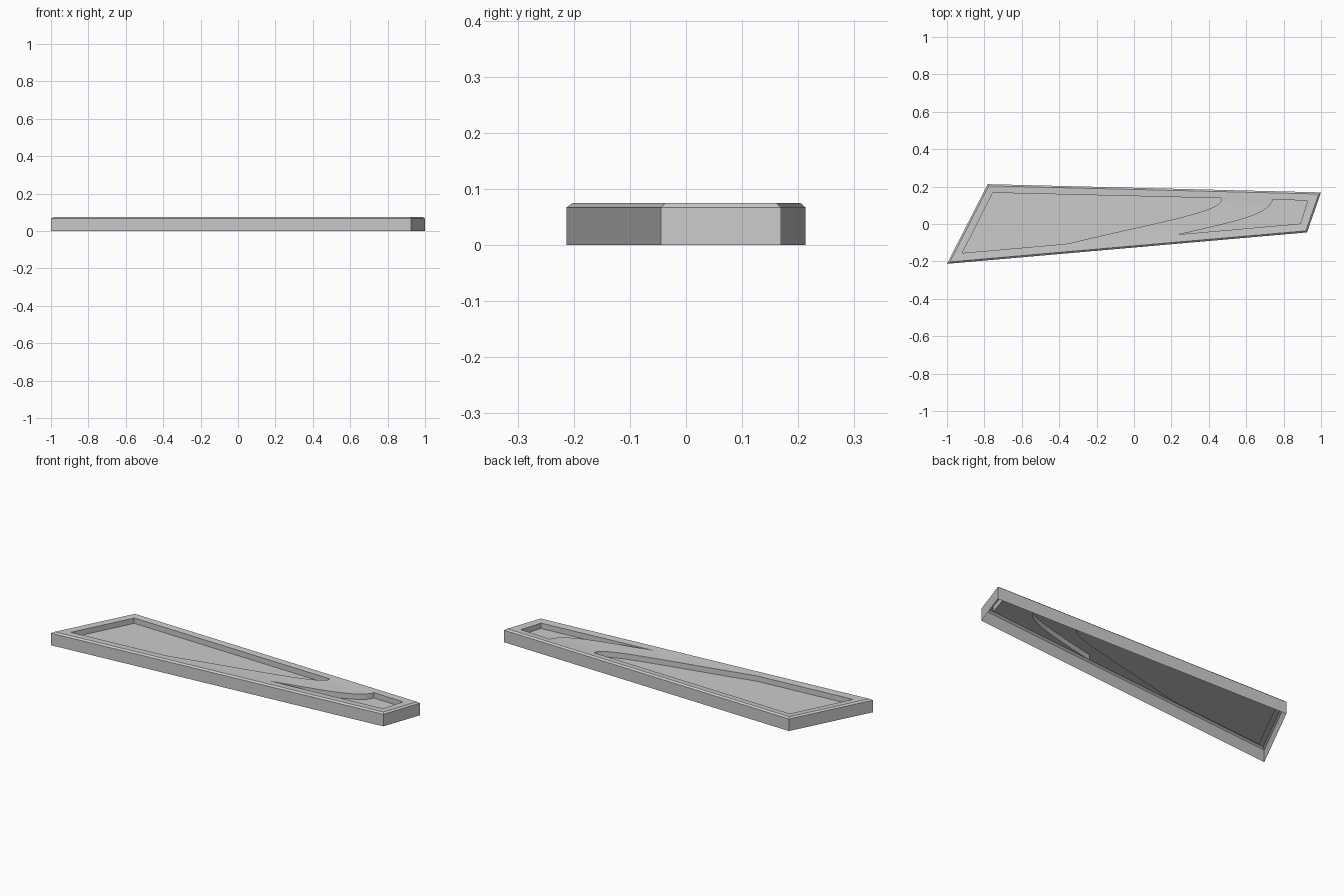
import bpy, bmesh
from mathutils import Vector
from mathutils.geometry import intersect_line_line_2d, interpolate_bezier

if "Cube" in bpy.data.objects:
    bpy.data.objects.remove(bpy.data.objects["Cube"])

OUTLINE = [(-1, -.213), (.925, -.045), (1, .169), (-.782, .213)]
PANEL_Z = .042


def bez(a, b, c, d, n=14):
    pts = interpolate_bezier(*[Vector((*p, 0)) for p in (a, b, c, d)], n)
    return [(p.x, p.y) for p in pts]


# Window openings, counter-clockwise, with swept curved edges
LARGE = ([(-.918, -.155), (-.37, -.107)]
         + bez((-.34, -.102), (.05, -.005), (.45, .06), (.468, .125))
         + [(.466, .138), (-.755, .167)])
SMALL = ([(.235, -.056), (.89, .002), (.928, .124), (.745, .132)]
         + bez((.738, .118), (.70, .04), (.50, .005), (.29, -.045)))


def inset(points, d):
    lines = []
    for i, p in enumerate(points):
        a, b = Vector(p), Vector(points[(i + 1) % len(points)])
        t = (b - a).normalized()
        n = Vector((-t.y, t.x)) * d
        lines.append((a + n - t * .2, b + n + t * .2))
    return [tuple(intersect_line_line_2d(*lines[i - 1], *lines[i]))
            for i in range(len(points))]


def ring(bm, points, z):
    return [bm.verts.new((x, y, z)) for x, y in points]


def bridge(bm, lower, upper):
    n = len(lower)
    for i in range(n):
        j = (i + 1) % n
        bm.faces.new((lower[i], lower[j], upper[j], upper[i]))


def finish(bm, name):
    mesh = bpy.data.meshes.new(name)
    bm.to_mesh(mesh)
    bm.free()
    ob = bpy.data.objects.new(name, mesh)
    bpy.context.collection.objects.link(ob)
    bpy.ops.object.select_all(action='DESELECT')
    ob.select_set(True)
    bpy.context.view_layer.objects.active = ob
    bpy.ops.object.shade_smooth_by_angle(angle=.6)
    return ob


# Frame: open-bottomed outer skirt, chamfered rim and recessed window walls
bm = bmesh.new()
base = ring(bm, OUTLINE, 0)
shoulder = ring(bm, OUTLINE, .067)
crest = ring(bm, inset(OUTLINE, .009), .075)
bridge(bm, base, shoulder)
bridge(bm, shoulder, crest)
boundary = [bm.edges.get((crest[i - 1], crest[i])) for i in range(4)]
for opening in (LARGE, SMALL):
    top = ring(bm, opening, .072)
    bottom = ring(bm, opening, PANEL_Z)
    bridge(bm, top, bottom)
    boundary += [bm.edges.get((top[i - 1], top[i])) for i in range(len(top))]
bmesh.ops.triangle_fill(bm, use_beauty=True, use_dissolve=False,
                        edges=boundary, normal=(0, 0, 1))
bmesh.ops.recalc_face_normals(bm, faces=bm.faces[:])
if next(f for f in bm.faces if base[0] in f.verts).normal.dot(Vector((0, -1, 0))) < -.5:
    bmesh.ops.reverse_faces(bm, faces=bm.faces[:])
finish(bm, "frame")

# Flat recessed panels filling the windows
for name, opening in (("large_panel", LARGE), ("small_panel", SMALL)):
    bm = bmesh.new()
    bm.faces.new(ring(bm, opening, PANEL_Z))
    finish(bm, name)
